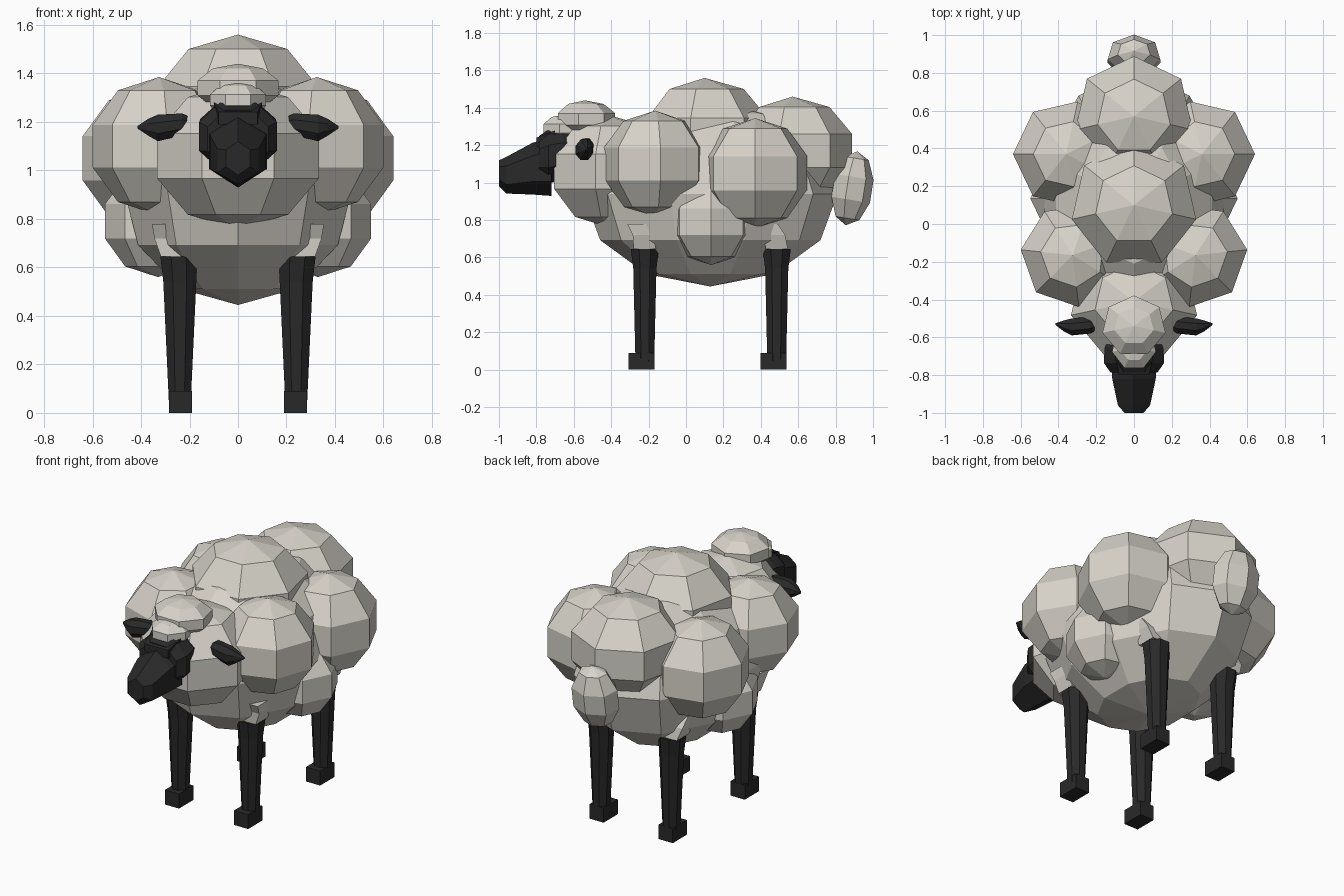
import bpy, bmesh, math
from mathutils import Vector, Matrix

cube = bpy.data.objects.get("Cube")
if cube:
    bpy.data.objects.remove(cube, do_unlink=True)


def material(name, rgb):
    m = bpy.data.materials.new(name)
    m.use_nodes = True
    m.diffuse_color = (*rgb, 1)
    m.node_tree.nodes["Principled BSDF"].inputs["Base Color"].default_value = (*rgb, 1)
    return m


wool = material("cream wool", (0.68, 0.65, 0.59))
dark = material("charcoal skin", (0.022, 0.022, 0.022))


def loft(name, rings, sides, axis, mat, start=0.0, matrix=None):
    """Skin rings (position, centre u, centre v, radius u, radius v) along an axis."""
    order = {"x": (2, 0, 1), "y": (0, 2, 1), "z": (0, 1, 2)}[axis]
    bm = bmesh.new()
    loops = []
    for w, cu, cv, ru, rv in rings:
        loop = []
        for i in range(sides):
            a = start + math.tau * i / sides
            p = (cu + ru * math.cos(a), cv + rv * math.sin(a), w)
            loop.append(bm.verts.new([p[k] for k in order]))
        loops.append(loop)
    for a, b in zip(loops, loops[1:]):
        for i in range(sides):
            j = (i + 1) % sides
            bm.faces.new((a[i], a[j], b[j], b[i]))
    bm.faces.new(loops[0])
    bm.faces.new(loops[-1])
    bmesh.ops.remove_doubles(bm, verts=bm.verts, dist=0.0005)
    bmesh.ops.dissolve_degenerate(bm, edges=bm.edges, dist=0.0005)
    if matrix:
        bm.transform(matrix)
    bmesh.ops.recalc_face_normals(bm, faces=bm.faces)
    me = bpy.data.meshes.new(name)
    bm.to_mesh(me)
    bm.free()
    me.materials.append(mat)
    ob = bpy.data.objects.new(name, me)
    bpy.context.collection.objects.link(ob)
    return ob


def puff(name, centre, size, facing=90, sides=7, rows=5, tilt=0):
    """Faceted wool ball with one corner turned to the facing angle."""
    rings = []
    for i in range(rows + 1):
        t = math.pi * i / rows
        r = math.sin(t)
        rings.append((-size[2] * math.cos(t), 0, 0, size[0] * r, size[1] * r))
    m = Matrix.Translation(Vector(centre)) @ Matrix.Rotation(math.radians(tilt), 4, "X")
    return loft(name, rings, sides, "z", wool, math.radians(facing), m)


def box_loft(name, rings, axis, mat, sides=8):
    """Loft whose radii are measured to the flats."""
    k = 1 / math.cos(math.pi / sides)
    return loft(name, [(w, u, v, a * k, b * k) for w, u, v, a, b in rings],
                sides, axis, mat, math.pi / sides)


# Body and wool along the middle
puff("body", (0, 0.13, 0.94), (0.5, 0.68, 0.495), 90, 10, 6)
puff("back_wool", (0, 0.1, 1.25), (0.355, 0.355, 0.31))
puff("rump_wool", (0, 0.57, 1.17), (0.335, 0.335, 0.29))
puff("chest_wool", (0, -0.41, 1.06), (0.36, 0.345, 0.3))
puff("head_wool", (0, -0.54, 1.34), (0.18, 0.17, 0.1))
puff("forelock", (0, -0.65, 1.29), (0.125, 0.13, 0.075))
puff("tail", (0, 0.885, 0.97), (0.15, 0.115, 0.2), tilt=-9)

# Paired wool, ears and legs
for side, s in (("left", 1), ("right", -1)):
    out = 0 if s > 0 else 180
    puff(f"{side}_hip_wool", (0.36 * s, 0.37, 1.05), (0.295, 0.3, 0.295), out)
    puff(f"{side}_shoulder_wool", (0.325 * s, -0.165, 1.1), (0.29, 0.29, 0.285), out + 6 * s)
    puff(f"{side}_belly_wool", (0.33 * s, 0.135, 0.79), (0.23, 0.23, 0.23), out)

    box_loft(f"{side}_ear", [(0.18 * s, -0.53, 1.19, 0.02, 0.02),
                             (0.23 * s, -0.535, 1.19, 0.045, 0.045),
                             (0.33 * s, -0.545, 1.175, 0.045, 0.055),
                             (0.37 * s, -0.54, 1.178, 0.03, 0.035),
                             (0.415 * s, -0.53, 1.178, 0.005, 0.005)], "x", dark)

    for end, y in (("front", -0.22), ("rear", 0.485)):
        x = 0.24 * s
        box_loft(f"{side}_{end}_leg", [(0.04, x, y, 0.045, 0.05),
                                       (0.54, x, y, 0.068, 0.062),
                                       (0.645, x + 0.005 * s, y, 0.075, 0.075)], "z", dark)
        box_loft(f"{side}_{end}_hoof", [(0, x - 0.003 * s, y - 0.018, 0.048, 0.07),
                                        (0.09, x - 0.003 * s, y - 0.018, 0.048, 0.07)],
                 "z", dark, 4)
        box_loft(f"{side}_{end}_leg_cuff", [(0.645, x + 0.01 * s, y, 0.068, 0.06),
                                            (0.72, x + 0.03 * s, y - 0.01, 0.075, 0.055),
                                            (0.78, x + 0.06 * s, y - 0.045, 0.055, 0.05)],
                 "z", wool, 4)

# Head, muzzle and brow
box_loft("head", [(-0.55, 0, 1.16, 0.12, 0.1), (-0.66, 0, 1.155, 0.155, 0.14),
                  (-0.735, 0, 1.14, 0.16, 0.145), (-0.785, 0, 1.13, 0.125, 0.12)], "y", dark)
box_loft("muzzle", [(-0.72, 0, 1.085, 0.12, 0.135), (-0.82, 0, 1.075, 0.115, 0.12),
                    (-0.96, 0, 1.04, 0.085, 0.085), (-1.0, 0, 1.05, 0.05, 0.06)],
         "y", dark, 6)
box_loft("brow", [(-0.7, 0, 1.24, 0.1, 0.04), (-0.8, 0, 1.215, 0.08, 0.025)], "y", dark, 4)
